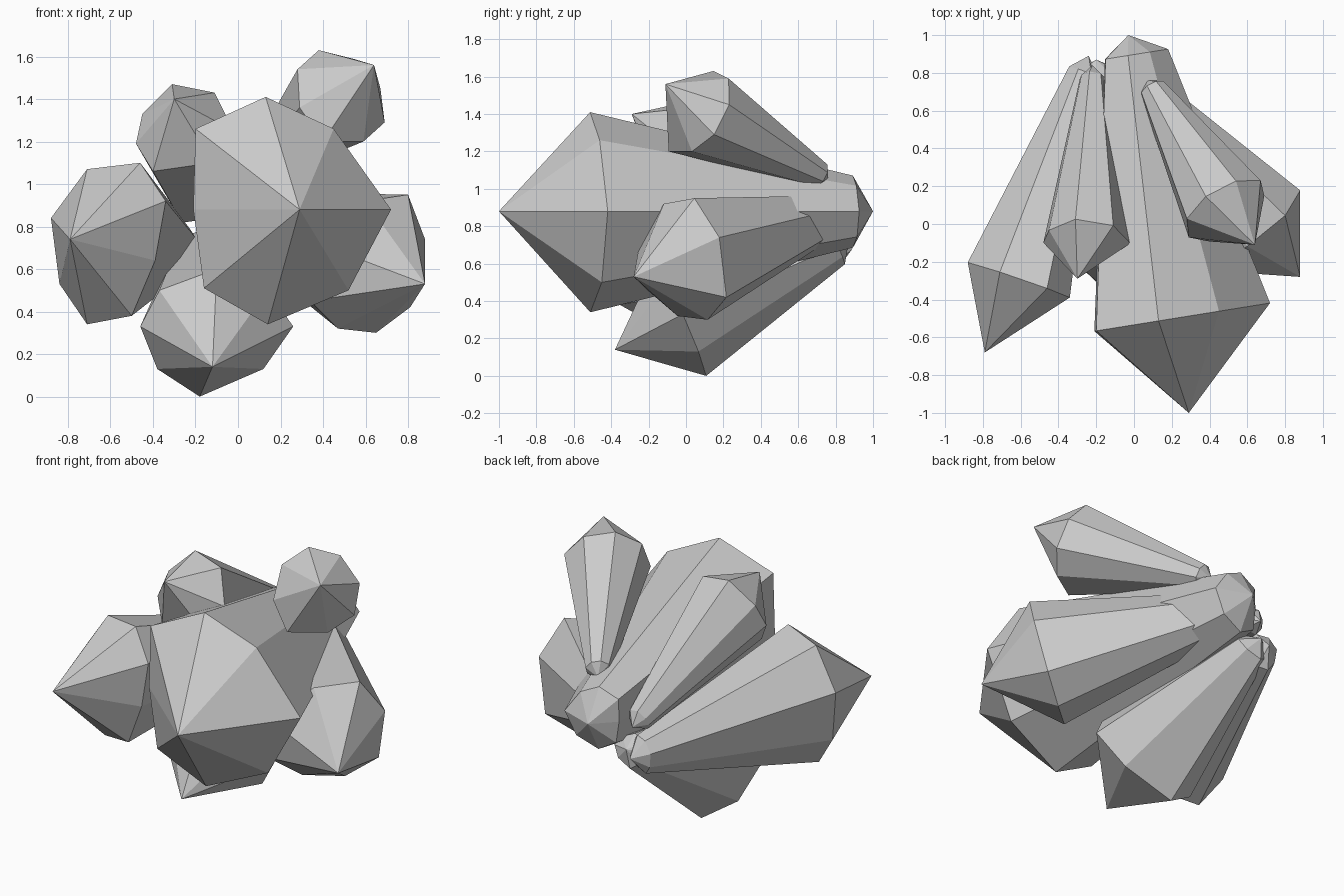
import bpy
import bmesh
from mathutils import Vector

default_cube = bpy.data.objects.get("Cube")
if default_cube:
    bpy.data.objects.remove(default_cube, do_unlink=True)

# One plain grey stone colour for the whole cluster
STONE = (0.6, 0.6, 0.6, 1.0)
stone = bpy.data.materials.new("grey crystal")
stone.use_nodes = True
stone.diffuse_color = STONE
shader = next(n for n in stone.node_tree.nodes if n.type == 'BSDF_PRINCIPLED')
shader.inputs["Base Color"].default_value = STONE


def crystal(name, root, tip, outline, shoulder=0.75, taper=0.3, root_step=0.07):
    """Faceted shard: pointed root, narrow collar, wide shoulder, pointed tip.

    The outline holds the (x, z) corners of the shoulder; each corner is slid
    along y onto the plane that crosses the shard axis at a right angle.
    """
    root, tip = Vector(root), Vector(tip)
    axis = tip - root
    plane_point = root + axis * shoulder

    def on_plane(x, z):
        dx, dz = x - plane_point.x, z - plane_point.z
        return Vector((x, plane_point.y - (axis.x * dx + axis.z * dz) / axis.y, z))

    wide = [on_plane(x, z) for x, z in outline]
    centre = sum(wide, Vector()) / len(wide)
    collar_centre = root.lerp(centre, root_step)
    narrow = [collar_centre + (corner - centre) * taper for corner in wide]

    bm = bmesh.new()
    root_vert, tip_vert = bm.verts.new(root), bm.verts.new(tip)
    wide = [bm.verts.new(corner) for corner in wide]
    narrow = [bm.verts.new(corner) for corner in narrow]
    for i in range(len(wide)):
        j = (i + 1) % len(wide)
        bm.faces.new((wide[i], wide[j], tip_vert))
        bm.faces.new((narrow[i], narrow[j], wide[j], wide[i]))
        bm.faces.new((root_vert, narrow[j], narrow[i]))
    bmesh.ops.recalc_face_normals(bm, faces=bm.faces)

    mesh = bpy.data.meshes.new(name)
    bm.to_mesh(mesh)
    bm.free()
    mesh.materials.append(stone)
    bpy.context.collection.objects.link(bpy.data.objects.new(name, mesh))


# Large middle shard
crystal("main_crystal", (-.03, 1, .88), (.29, -1, .88),
        [(.13, 1.41), (.45, 1.26), (.72, .88), (.52, .5),
         (.14, .34), (-.16, .51), (-.21, .88), (-.2, 1.26)],
        taper=0.36)

# Side shards
crystal("right_crystal", (-.24, .89, .68), (-.79, -.68, .74),
        [(-.88, .84), (-.71, 1.07), (-.46, 1.1), (-.34, .92),
         (-.39, .64), (-.5, .38), (-.71, .34), (-.84, .53)],
        taper=0.28)
crystal("left_crystal", (-.1, .86, .88), (.88, -.28, .53),
        [(.6, .92), (.8, .95), (.88, .74), (.81, .42),
         (.65, .3), (.47, .32), (.34, .45), (.38, .72)])

# Upper shards
crystal("upper_right_crystal", (-.22, .84, .85), (-.3, -.29, 1.4),
        [(-.31, 1.47), (-.11, 1.43), (-.02, 1.25), (-.12, 1.1),
         (-.4, 1.06), (-.48, 1.19), (-.45, 1.33)],
        shoulder=0.8)
crystal("upper_left_crystal", (.07, .76, 1.05), (.64, -.11, 1.56),
        [(.38, 1.63), (.54, 1.59), (.67, 1.45), (.69, 1.29),
         (.59, 1.2), (.4, 1.2), (.29, 1.36), (.28, 1.54)])

# Bottom shard
crystal("lower_crystal", (-.2, .87, .72), (-.12, -.38, .14),
        [(-.46, .33), (-.37, .5), (-.1, .6), (.14, .5),
         (.26, .33), (.12, .13), (-.18, 0), (-.38, .13)],
        shoulder=0.72)
